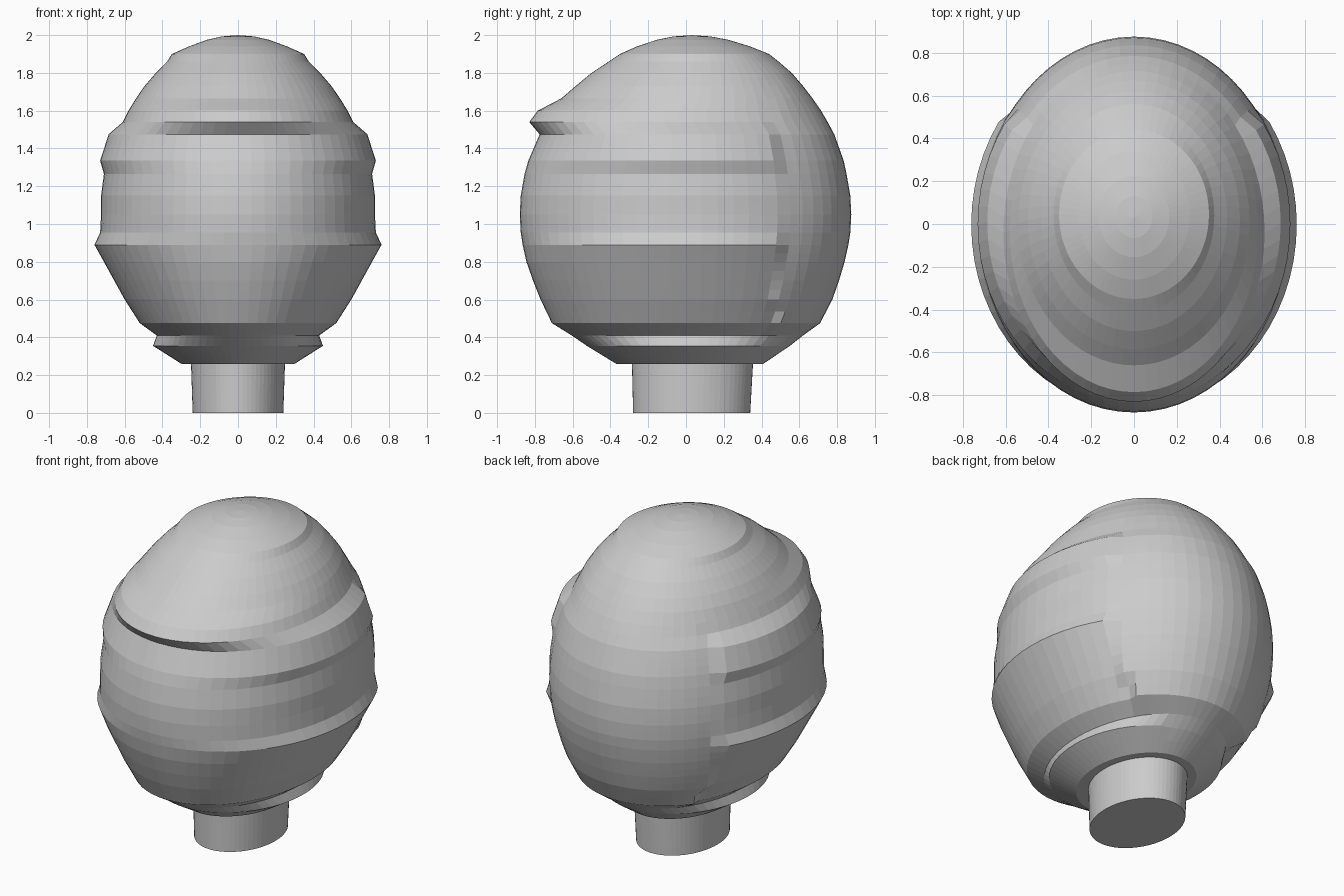
import bpy, bmesh
from math import sin, cos, pi, sqrt

if "Cube" in bpy.data.objects:
    bpy.data.objects.remove(bpy.data.objects["Cube"])

SEGS = 64

# Outline stations: z, half width, front y, back y
STATIONS = [
    (0.26, 0.30, -0.37, 0.41), (0.355, 0.45, -0.525, 0.55), (0.41, 0.43, -0.605, 0.62),
    (0.475, 0.52, -0.71, 0.71), (0.60, 0.60, -0.77, 0.775), (0.70, 0.655, -0.81, 0.81),
    (0.80, 0.71, -0.845, 0.84), (0.89, 0.76, -0.865, 0.86), (0.955, 0.73, -0.875, 0.87),
    (1.05, 0.725, -0.88, 0.875), (1.15, 0.725, -0.875, 0.87), (1.265, 0.71, -0.855, 0.85),
    (1.335, 0.73, -0.835, 0.835), (1.475, 0.685, -0.775, 0.785), (1.54, 0.61, -0.83, 0.75),
    (1.60, 0.58, -0.785, 0.715), (1.665, 0.54, -0.66, 0.67), (1.73, 0.495, -0.585, 0.62),
    (1.80, 0.435, -0.50, 0.56), (1.86, 0.375, -0.41, 0.49), (1.90, 0.35, -0.35, 0.44),
    (1.94, 0.26, -0.26, 0.34), (1.975, 0.165, -0.155, 0.225), (1.993, 0.085, -0.065, 0.13),
]


def subdivide(stations, step=0.055):
    """Add evenly spaced rows between the outline stations."""
    rows = []
    for a, b in zip(stations, stations[1:]):
        n = max(1, round((b[0] - a[0]) / step))
        rows += [tuple(p + (q - p) * i / n for p, q in zip(a, b)) for i in range(n)]
    return rows + [stations[-1]]


def back_width(z, width):
    """Plain egg width used behind the seam."""
    if z < 0.45:
        return min(width, 0.30 + (z - 0.26) * 1.05)
    return 0.72 * sqrt(max(0, 1 - ((z - 1.05) / 0.95) ** 2))


def ring(bm, z, width, front, back):
    mid, depth = (front + back) / 2, (back - front) / 2
    verts = []
    for i in range(SEGS):
        a = 2 * pi * i / SEGS
        y = mid + depth * sin(a)
        w = width if y < 0.49 else back_width(z, width)
        verts.append(bm.verts.new((w * cos(a), y, z)))
    return verts


def loft(name, rows, tip=None):
    bm = bmesh.new()
    rings = [ring(bm, *r) for r in rows]
    for low, high in zip(rings, rings[1:]):
        for i in range(SEGS):
            j = (i + 1) % SEGS
            bm.faces.new((low[i], low[j], high[j], high[i]))
    bm.faces.new(rings[0][::-1])
    if tip:
        top = bm.verts.new(tip)
        for i in range(SEGS):
            bm.faces.new((rings[-1][i], rings[-1][(i + 1) % SEGS], top))
    else:
        bm.faces.new(rings[-1])
    bmesh.ops.recalc_face_normals(bm, faces=bm.faces)
    mesh = bpy.data.meshes.new(name)
    bm.to_mesh(mesh)
    bm.free()
    obj = bpy.data.objects.new(name, mesh)
    bpy.context.collection.objects.link(obj)
    return obj


# Egg-shaped head with brow ledge, cheek bands and jaw flare
loft("head", subdivide(STATIONS), (0, 0.03, 2.0))

# Slightly tapered oval neck
loft("neck", [(0, 0.24, -0.28, 0.34), (0.30, 0.25, -0.287, 0.357)])
